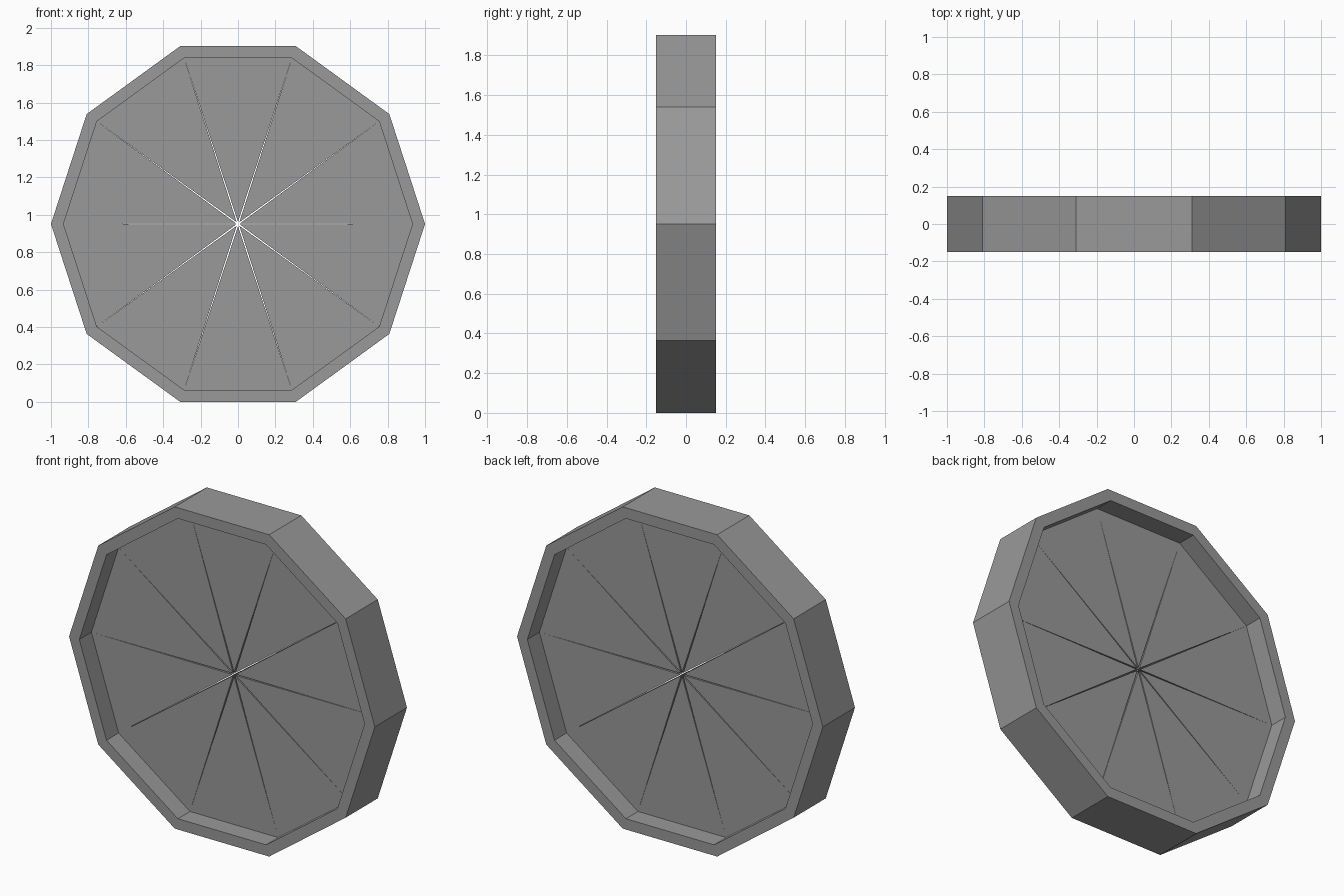
import bpy
import bmesh
import math
from mathutils import Matrix, Vector

if "Cube" in bpy.data.objects:
    bpy.data.objects.remove(bpy.data.objects["Cube"])

SIDES = 10
OUTER, INNER = 1.0, 0.933
HALF_DEPTH = 0.15      # rim half depth
PANEL_HALF = 0.037     # panel half thickness
HUB = 0.012            # distance of each wedge tip from the centre
CENTRE_Z = math.sin(math.radians(72))

grey = bpy.data.materials.new("mid grey")
grey.diffuse_color = (0.32, 0.32, 0.32, 1)
grey.use_nodes = True
grey.node_tree.nodes["Principled BSDF"].inputs["Base Color"].default_value = grey.diffuse_color


def point(radius, step, y):
    a = 2 * math.pi * step / SIDES
    return Vector((radius * math.cos(a), y, CENTRE_Z + radius * math.sin(a)))


def finish(name, bm):
    bmesh.ops.recalc_face_normals(bm, faces=bm.faces)
    mesh = bpy.data.meshes.new(name)
    bm.to_mesh(mesh)
    bm.free()
    mesh.materials.append(grey)
    obj = bpy.data.objects.new(name, mesh)
    bpy.context.collection.objects.link(obj)
    return obj


# Ten-sided rim: a rectangular section carried around the ring
bm = bmesh.new()
section = [(OUTER, -HALF_DEPTH), (OUTER, HALF_DEPTH),
           (INNER, HALF_DEPTH), (INNER, -HALF_DEPTH)]
rings = [[bm.verts.new(point(r, i, y)) for r, y in section] for i in range(SIDES)]
for i in range(SIDES):
    a, b = rings[i], rings[(i + 1) % SIDES]
    for j in range(4):
        k = (j + 1) % 4
        bm.faces.new((a[j], a[k], b[k], b[j]))
finish("rim", bm)

# Recessed panel: ten triangular wedges with hairline gaps narrowing to the rim
bm = bmesh.new()
for i in range(SIDES):
    front, back = [[bm.verts.new(point(HUB, i + 0.5, y)),
                    bm.verts.new(point(INNER, i, y)),
                    bm.verts.new(point(INNER, i + 1, y))]
                   for y in (-PANEL_HALF, PANEL_HALF)]
    bm.faces.new(front)
    bm.faces.new(back[::-1])
    for j in range(3):
        k = (j + 1) % 3
        bm.faces.new((front[j], back[j], back[k], front[k]))
finish("panel_wedges", bm)
